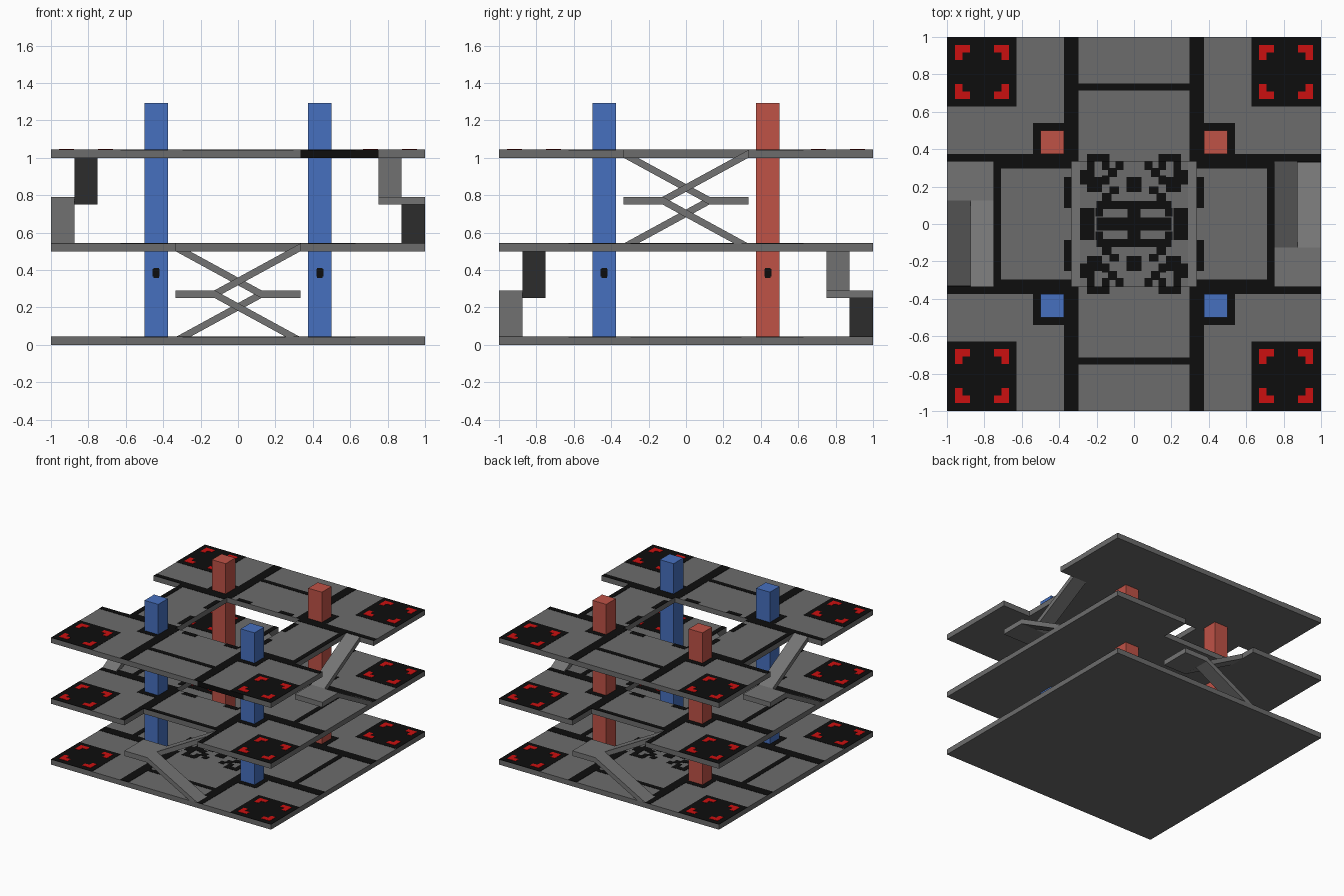
import bpy, bmesh
from math import pi
from mathutils import Matrix

if "Cube" in bpy.data.objects:
    bpy.data.objects.remove(bpy.data.objects["Cube"])

T, A, B = 1 / 24, 1 / 3, 0.75       # slab thickness, half opening, stair notch edge
FULL, CUT_Y, CUT_X = range(3)


def mat(name, c):
    m = bpy.data.materials.new(name)
    m.diffuse_color = (*c, 1)
    m.use_nodes = True
    m.node_tree.nodes["Principled BSDF"].inputs["Base Color"].default_value = m.diffuse_color
    return m


GREY = mat("floor grey", (0.15, 0.15, 0.15))
STAIR = mat("stair grey", (0.175, 0.175, 0.175))
BLACK = mat("black marking", (0.004, 0.004, 0.004))
MARK = mat("bright red marking", (0.6, 0.005, 0.005))
RED = mat("column red", (0.52, 0.085, 0.062))
BLUE = mat("column blue", (0.061, 0.162, 0.52))


def finish(bm, name, material):
    bmesh.ops.recalc_face_normals(bm, faces=bm.faces)
    me = bpy.data.meshes.new(name)
    bm.to_mesh(me)
    bm.free()
    me.materials.append(material)
    ob = bpy.data.objects.new(name, me)
    bpy.context.collection.objects.link(ob)
    return ob


def box(bm, x0, x1, y0, y1, z0, z1):
    m = Matrix.Translation(((x0 + x1) / 2, (y0 + y1) / 2, (z0 + z1) / 2))
    bmesh.ops.create_cube(bm, size=1, matrix=m @ Matrix.Diagonal((x1 - x0, y1 - y0, z1 - z0, 1)))


def prism(bm, profile, y0, y1):
    f = bm.faces.new([bm.verts.new((x, y0, z)) for x, z in profile])
    r = bmesh.ops.extrude_face_region(bm, geom=[f])
    bmesh.ops.translate(bm, vec=(0, y1 - y0, 0),
                        verts=[v for v in r["geom"] if isinstance(v, bmesh.types.BMVert)])


def mirrored(rects):
    out = set()
    for x0, x1, y0, y1 in rects:
        for sx in (-1, 1):
            for sy in (-1, 1):
                out.add((*sorted((x0 * sx, x1 * sx)), *sorted((y0 * sy, y1 * sy))))
    return sorted(out)


# Floor regions: full, notched front/back, notched left/right (with open centre)
def regions(kind):
    if kind == FULL:
        return [(-1, 1, -1, 1)]
    r = [(-1, -A, -1, 1), (A, 1, -1, 1), (-A, A, -B, -A), (-A, A, A, B)]
    return r if kind == CUT_Y else [(c, d, a, b) for a, b, c, d in r]


def slab(name, kind, z):
    bm = bmesh.new()
    g = [-1, -B, -A, A, B, 1]
    vs = [[bm.verts.new((x, y, z)) for y in g] for x in g]
    regs = regions(kind)
    for i in range(5):
        for j in range(5):
            cx, cy = (g[i] + g[i + 1]) / 2, (g[j] + g[j + 1]) / 2
            if any(a < cx < b and c < cy < d for a, b, c, d in regs):
                bm.faces.new((vs[i][j], vs[i + 1][j], vs[i + 1][j + 1], vs[i][j + 1]))
    bmesh.ops.delete(bm, geom=[v for v in bm.verts if not v.link_faces], context="VERTS")
    r = bmesh.ops.extrude_face_region(bm, geom=bm.faces[:])
    bmesh.ops.translate(bm, vec=(0, 0, T),
                        verts=[v for v in r["geom"] if isinstance(v, bmesh.types.BMVert)])
    finish(bm, name, GREY)


def plates(name, rects, kind, z, h, material):
    bm = bmesh.new()
    for x0, x1, y0, y1 in rects:
        for a, b, c, d in regions(kind):
            p, q, r, s = max(x0, a), min(x1, b), max(y0, c), min(y1, d)
            if q - p > 0.002 and s - r > 0.002:
                box(bm, p, q, r, s, z, z + h)
    finish(bm, name, material)


# One quadrant of the painted floor lines
lines = mirrored([
    (0.296, 0.374, A, 1), (A, 1, 0.296, 0.374),              # lane borders
    (0, 0.3, 0.713, 0.752), (0.71, 0.752, 0, 0.3),           # crossbars
    (0.628, 1, 0.628, 1),                                    # corner pads
    (0.354, 0.54, 0.354, 0.54),                              # column bases
    (0.13, 0.25, A, 0.374), (A, 0.374, 0.085, 0.25),         # emblem edge
])
# Geometric emblem in the centre of the ground floor
emblem = mirrored([
    (0, 0.2, 0.08, 0.122), (0, 0.2, 0, 0.035), (0, 0.035, 0, 0.1),
    (0.165, 0.205, 0.04, 0.085),
    (0.21, 0.25, 0, 0.085), (0.21, 0.29, 0.045, 0.085), (0.25, 0.29, 0, 0.085),
    (0, 0.04, 0.17, 0.25),
    (0.055, 0.1, 0.29, 0.333), (0.09, 0.14, 0.25, 0.3), (0.13, 0.17, 0.21, 0.26),
    (0.17, 0.25, 0.17, 0.21), (0.17, 0.21, 0.17, 0.25), (0.21, 0.25, 0.19, 0.25),
    (0.21, 0.25, 0.25, 0.333), (0.13, 0.17, 0.29, 0.333), (0.25, 0.29, 0.21, 0.29),
    (0.08, 0.13, 0.16, 0.2), (0.12, 0.17, 0.122, 0.165),
])
# Red corner brackets inside every pad
brackets = []
for sx in (-1, 1):
    for sy in (-1, 1):
        for x, y in ((0.145, 0.065), (0.145, 0.105)):
            w = 0.04 if y == 0.065 else 0.08
            a, b = (x - w) * sx, x * sx
            c, d = (y * sy, 0.145 * sy)
            brackets.append((0.813 + min(a, b), 0.813 + max(a, b),
                             0.813 + min(c, d), 0.813 + max(c, d)))
brackets = mirrored(brackets)

for name, kind, z in (("ground_floor", FULL, 0), ("middle_floor", CUT_Y, 0.5), ("top_floor", CUT_X, 1)):
    slab(name, kind, z)
    plates(name + "_lines", lines, kind, z + T, 0.002, BLACK)
    plates(name + "_brackets", brackets, kind, z + T, 0.004, MARK)
plates("centre_emblem", emblem, FULL, T, 0.002, BLACK)
plates("centre_strips", mirrored([(0.29, A, 0, A)]), FULL, T, 0.001, STAIR)

# Black section on the front edge of the top floor
bm = bmesh.new()
box(bm, A, B, -1.001, -0.999, 1, 1 + T)
finish(bm, "top_floor_edge_panel", BLACK)


# Two-flight stair with a landing, turned to each side
def stair(name, z, turn):
    bm = bmesh.new()
    lo, hi = 0.25, 0.25 + T
    prism(bm, [(A, T), (0.257, T), (-0.125, lo), (-0.125, hi)], -1, -0.875)
    prism(bm, [(-0.125, lo), (A, 0.5), (A, 0.5 + T), (-0.125, hi)], -0.875, -B)
    box(bm, -A, -0.125, -1, -B, lo, hi)
    bmesh.ops.transform(bm, verts=bm.verts,
                        matrix=Matrix.Translation((0, 0, z)) @ Matrix.Rotation(turn, 4, "Z"))
    finish(bm, name, STAIR)


stair("front_stair", 0, 0)
stair("back_stair", 0, pi)
stair("right_stair", 0.5, pi / 2)
stair("left_stair", 0.5, -pi / 2)

# Four columns, blue in front and red behind, each with small dark slots
slots = bmesh.new()
for sx, side in ((-1, "left"), (1, "right")):
    for sy, end, m in ((-1, "front", BLUE), (1, "back", RED)):
        cx, cy, h = 0.4375 * sx, 0.4375 * sy, 0.0625
        bm = bmesh.new()
        box(bm, cx - h, cx + h, cy - h, cy + h, 0.002, 1.292)
        finish(bm, f"{end}_{side}_column", m)
        for w, z0, z1 in ((0.019, 0.365, 0.405), (0.014, 0.358, 0.412)):
            box(slots, cx - w, cx + w, cy - h - 0.001, cy + h + 0.001, z0, z1)
            box(slots, cx - h - 0.001, cx + h + 0.001, cy - w, cy + w, z0, z1)
finish(slots, "column_slots", BLACK)
